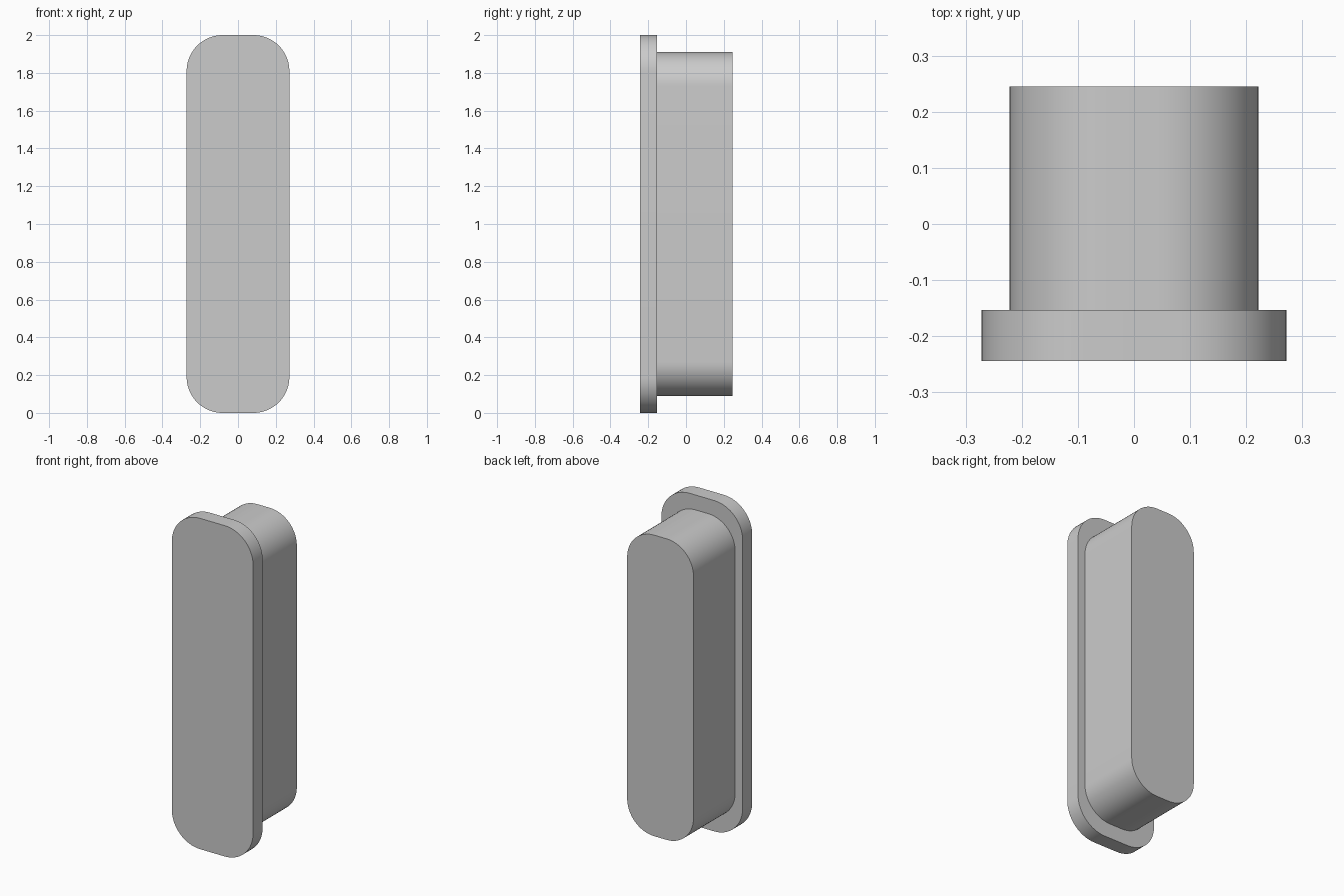
import bpy
import bmesh
from math import cos, sin, pi, radians

cube = bpy.data.objects.get("Cube")
if cube:
    bpy.data.objects.remove(cube, do_unlink=True)

# Single grey finish
grey = bpy.data.materials.new("plain_grey")
grey.use_nodes = True
colour = (0.6, 0.6, 0.6, 1)
grey.diffuse_color = colour
grey.node_tree.nodes["Principled BSDF"].inputs["Base Color"].default_value = colour


def rounded_slab(name, half_w, half_h, radius, y_front, y_back, steps=16):
    """Rounded rectangle in the xz plane, extruded along y."""
    bm = bmesh.new()
    outline = []
    corners = ((1, 1), (-1, 1), (-1, -1), (1, -1))
    for quarter, (sx, sz) in enumerate(corners):
        for i in range(steps + 1):
            a = (quarter + i / steps) * pi / 2
            x = sx * (half_w - radius) + radius * cos(a)
            z = 1 + sz * (half_h - radius) + radius * sin(a)
            outline.append(bm.verts.new((x, y_front, z)))
    face = bm.faces.new(outline)
    result = bmesh.ops.extrude_face_region(bm, geom=[face], use_keep_orig=True)
    moved = [v for v in result["geom"] if isinstance(v, bmesh.types.BMVert)]
    bmesh.ops.translate(bm, verts=moved, vec=(0, y_back - y_front, 0))
    bmesh.ops.recalc_face_normals(bm, faces=bm.faces)
    mesh = bpy.data.meshes.new(name)
    bm.to_mesh(mesh)
    bm.free()
    mesh.materials.append(grey)
    obj = bpy.data.objects.new(name, mesh)
    bpy.context.collection.objects.link(obj)
    bpy.ops.object.select_all(action="DESELECT")
    obj.select_set(True)
    bpy.context.view_layer.objects.active = obj
    bpy.ops.object.shade_smooth_by_angle(angle=radians(30))
    return obj


# Wide front flange and the narrower plug body behind it
rounded_slab("front_flange", 0.272, 1.0, 0.19, -0.244, -0.153)
rounded_slab("plug_body", 0.222, 0.91, 0.18, -0.153, 0.245)
